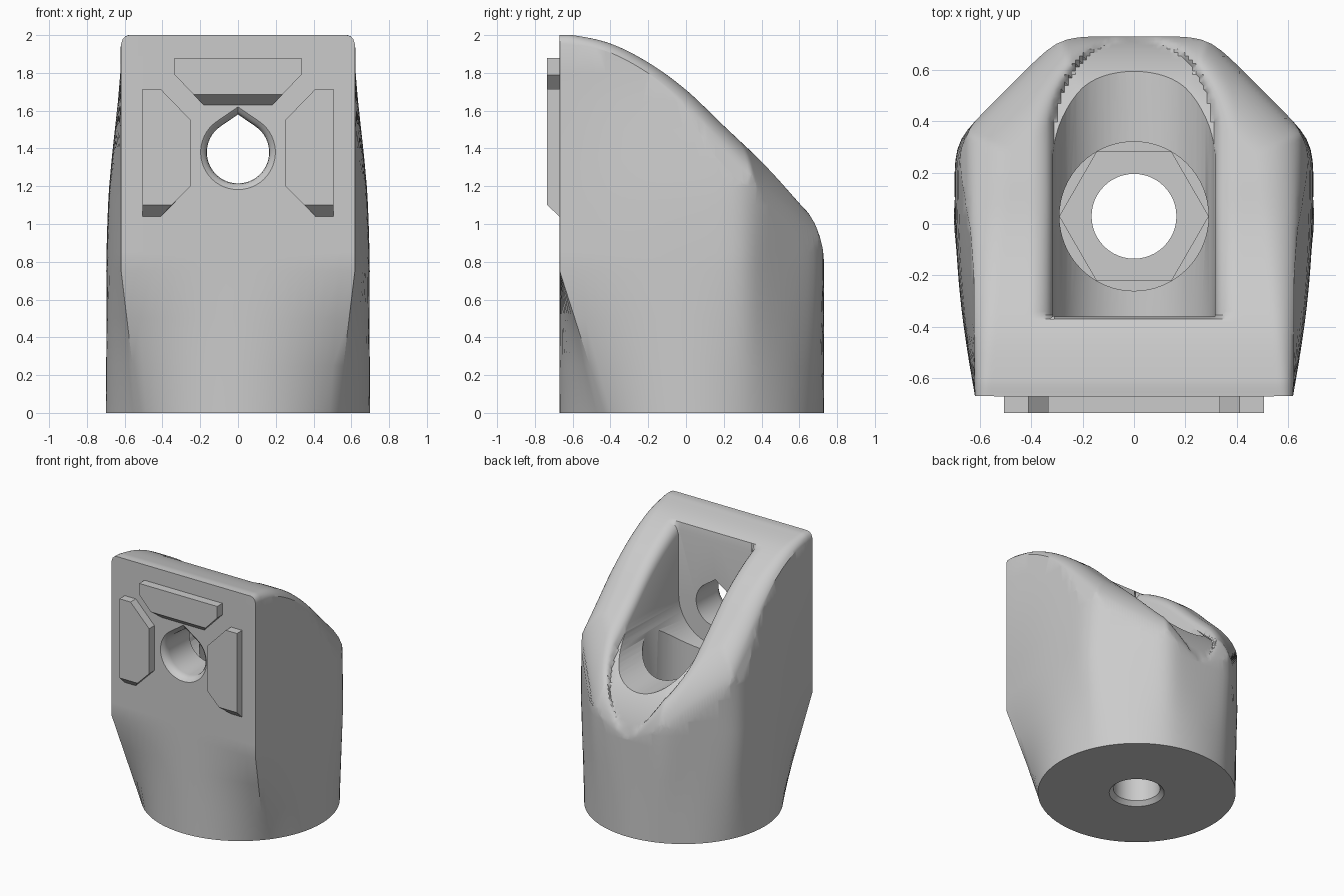
import bpy, bmesh, math
from math import sin, cos, pi, radians, hypot, sqrt

cube = bpy.data.objects.get("Cube")
if cube:
    bpy.data.objects.remove(cube)

gray = bpy.data.materials.new("light gray")
gray.use_nodes = True
gray.diffuse_color = (0.6, 0.6, 0.6, 1)
gray.node_tree.nodes["Principled BSDF"].inputs["Base Color"].default_value = (0.6, 0.6, 0.6, 1)

CY, R = 0.03, 0.70            # base centre and radius
HOLE_Z, SLOT_R = 1.38, 0.315  # bolt hole height, slot half width
SLOT_Y, FRONT = -0.36, -0.67


def finish(name, bm):
    bmesh.ops.recalc_face_normals(bm, faces=bm.faces)
    me = bpy.data.meshes.new(name)
    bm.to_mesh(me)
    bm.free()
    me.materials.append(gray)
    ob = bpy.data.objects.new(name, me)
    bpy.context.collection.objects.link(ob)
    return ob


def loft(name, rings):
    """Closed solid through rings that have equal point counts."""
    bm = bmesh.new()
    vs = [[bm.verts.new(p) for p in ring] for ring in rings]
    n = len(vs[0])
    for a, b in zip(vs, vs[1:]):
        for i in range(n):
            j = (i + 1) % n
            bm.faces.new((a[i], a[j], b[j], b[i]))
    bm.faces.new(vs[0])
    bm.faces.new(vs[-1])
    return finish(name, bm)


def boolean(ob, tool, operation):
    tool.hide_render = True
    m = ob.modifiers.new("cut", 'BOOLEAN')
    m.object, m.operation, m.solver = tool, operation, 'EXACT'
    bpy.context.view_layer.objects.active = ob
    bpy.ops.object.modifier_apply(modifier=m.name)
    bpy.data.objects.remove(tool)


def hermite(pts, t):
    """Smooth curve through the points, evaluated at t."""
    t = min(max(t, pts[0][0]), pts[-1][0])

    def slope(i):
        a, b = pts[max(i - 1, 0)], pts[min(i + 1, len(pts) - 1)]
        return (b[1] - a[1]) / (b[0] - a[0])
    i = max(k for k in range(len(pts) - 1) if pts[k][0] <= t)
    (x0, y0), (x1, y1) = pts[i], pts[i + 1]
    h = x1 - x0
    s = (t - x0) / h
    return ((1 + 2 * s) * (1 - s) ** 2 * y0 + s * (1 - s) ** 2 * h * slope(i)
            + s * s * (3 - 2 * s) * y1 + s * s * (s - 1) * h * slope(i + 1))


# ---- body: round base blending into a soft octagon with a flat front ----
CORNER = math.atan2(0.62, CY - FRONT)   # front corner, angle from -y
BASE_CORNER = radians(49)               # where that edge lands on the base
PLANES = [(radians(a), R) for a in (90, 135, 180)] + [(radians(79.2), 0.74)]


def outline_radius(t):
    t = abs(t)
    soft = sum((max(cos(t - a), 0) / d) ** 24 for a, d in PLANES) ** (-1 / 24)
    soft_limit = R / cos(t) if t < pi / 2 - 0.01 else 9
    return min(soft, soft_limit)


angles = [CORNER * (i / 10 - 1) for i in range(20)]
angles += [CORNER + (2 * pi - 2 * CORNER) * i / 80 for i in range(80)]
angles = [a if a <= pi else a - 2 * pi for a in angles]


def body_ring(z):
    blend = min(z / 0.75, 1)
    keep = hermite([(0.75, 1), (0.95, 0.95), (1.2, 0.8), (1.5, 0.42), (1.8, 0.05), (2.1, 0)], z)
    ring = []
    for t in angles:
        a = abs(t)
        if a <= CORNER:
            c = a * BASE_CORNER / CORNER
        else:
            c = BASE_CORNER + (a - CORNER) * (pi - BASE_CORNER) / (pi - CORNER)
        r = outline_radius(t)
        x = R * sin(c) * (1 - blend) + r * sin(a) * blend
        y = -R * cos(c) * (1 - blend) - r * cos(a) * blend
        if z > 0.75 and x > 0.62:
            x = 0.62 + (x - 0.62) * keep
        ring.append((math.copysign(x, t), y + CY, z))
    return ring


body = loft("bracket_body", [body_ring(z) for z in
            (0, 0.25, 0.5, 0.75, 0.85, 0.95, 1.1, 1.2, 1.35, 1.5, 1.65, 1.8, 2.1)])

# ---- curved sloping top with rounded outer edge and rounded slot rim ----
SLOPE = [(-0.68, 2.0), (-0.6, 2.0), (-0.4, 1.955), (-0.2, 1.855), (0, 1.71),
         (0.2, 1.52), (0.4, 1.335), (0.6, 1.17), (0.8, 1.0)]


def rounding(d, r):
    if d >= r:
        return 0
    if d < 0:
        return r - 3 * d
    return r - sqrt(r * r - (r - d) ** 2)


def top_height(x, y):
    x = abs(x)
    h = hermite(SLOPE, y)
    f = min(max((y - FRONT) / 1.4, 0), 1)
    wall = min(0.62 + 0.06 * f - x, CY + R - y, R - (x + y - CY) / sqrt(2))
    z = h - rounding(wall, 0.05 + 0.2 * f)
    if y > SLOT_Y:
        rim = hypot(x, min(h - HOLE_Z, 0)) - SLOT_R
        z -= rounding(max(rim, 0), 0.09)
    return z


bm = bmesh.new()
bmesh.ops.create_grid(bm, x_segments=110, y_segments=110, size=0.78)
for v in bm.verts:
    v.co.z = top_height(v.co.x, v.co.y)
edges = [e for e in bm.edges if e.is_boundary]
low = bmesh.ops.extrude_edge_only(bm, edges=edges)["geom"]
for v in low:
    if isinstance(v, bmesh.types.BMVert):
        v.co.z = -0.2
bmesh.ops.holes_fill(bm, edges=[e for e in bm.edges if e.is_boundary])
boolean(body, finish("top_cutter", bm), 'INTERSECT')

# ---- round-bottomed slot open to the back ----
slot = [(SLOT_R * cos(a), HOLE_Z + SLOT_R * sin(a))
        for a in (pi + pi * i / 32 for i in range(33))]
slot += [(SLOT_R, 2.4), (-SLOT_R, 2.4)]
boolean(body, loft("slot_cutter", [[(x, y, z) for x, z in slot] for y in (SLOT_Y, 1)]), 'DIFFERENCE')


# ---- vertical screw bore, hex recess and through hole ----
def disc(r, z, n):
    return [(r * cos(2 * pi * i / n), CY + r * sin(2 * pi * i / n), z) for i in range(n)]


boolean(body, loft("bore_cutter", [disc(0.29, z, 64) for z in (0.5, 1.5)]), 'DIFFERENCE')
boolean(body, loft("hex_cutter", [disc(0.289, z, 6) for z in (0.3, 0.6)]), 'DIFFERENCE')
boolean(body, loft("hole_cutter", [disc(r, z, 48) for r, z in
        ((0.205, -0.01), (0.165, 0.03), (0.165, 0.4))]), 'DIFFERENCE')

# ---- teardrop bolt hole through the front, flared at the mouth ----
tip = math.acos(0.165 / 0.2)
drop = [(0, 0.2)]
for i in range(41):
    a = tip + (2 * pi - 2 * tip) * i / 40
    drop.append((0.165 * sin(a), 0.165 * cos(a)))
boolean(body, loft("bolt_cutter", [[(x * s, y, HOLE_Z + z * s) for x, z in drop] for s, y in
        ((1.24, -0.69), (1.2, -0.67), (1.09, -0.655), (1.02, -0.635), (1, -0.61), (1, -0.3))]), 'DIFFERENCE')

bpy.ops.object.select_all(action='DESELECT')
body.select_set(True)
bpy.context.view_layer.objects.active = body
bpy.ops.object.shade_smooth_by_angle(angle=radians(32))


# ---- raised locating pads with sloped undersides ----
def pad(name, back, front):
    loft(name, [[(x, -0.66, z) for x, z in back], [(x, FRONT, z) for x, z in back],
                [(x, -0.735, z) for x, z in front]])


upper = [(-0.335, 1.88), (0.335, 1.88), (0.335, 1.79)]
pad("top_pad", upper + [(0.18, 1.63), (-0.18, 1.63), (-0.335, 1.79)],
    upper + [(0.235, 1.685), (-0.235, 1.685), (-0.335, 1.79)])
for name, s in (("left_pad", 1), ("right_pad", -1)):
    side = [(0.505 * s, 1.715), (0.41 * s, 1.715), (0.25 * s, 1.55), (0.25 * s, 1.2)]
    pad(name, side + [(0.41 * s, 1.04), (0.505 * s, 1.04)],
        side + [(0.35 * s, 1.1), (0.505 * s, 1.1)])
